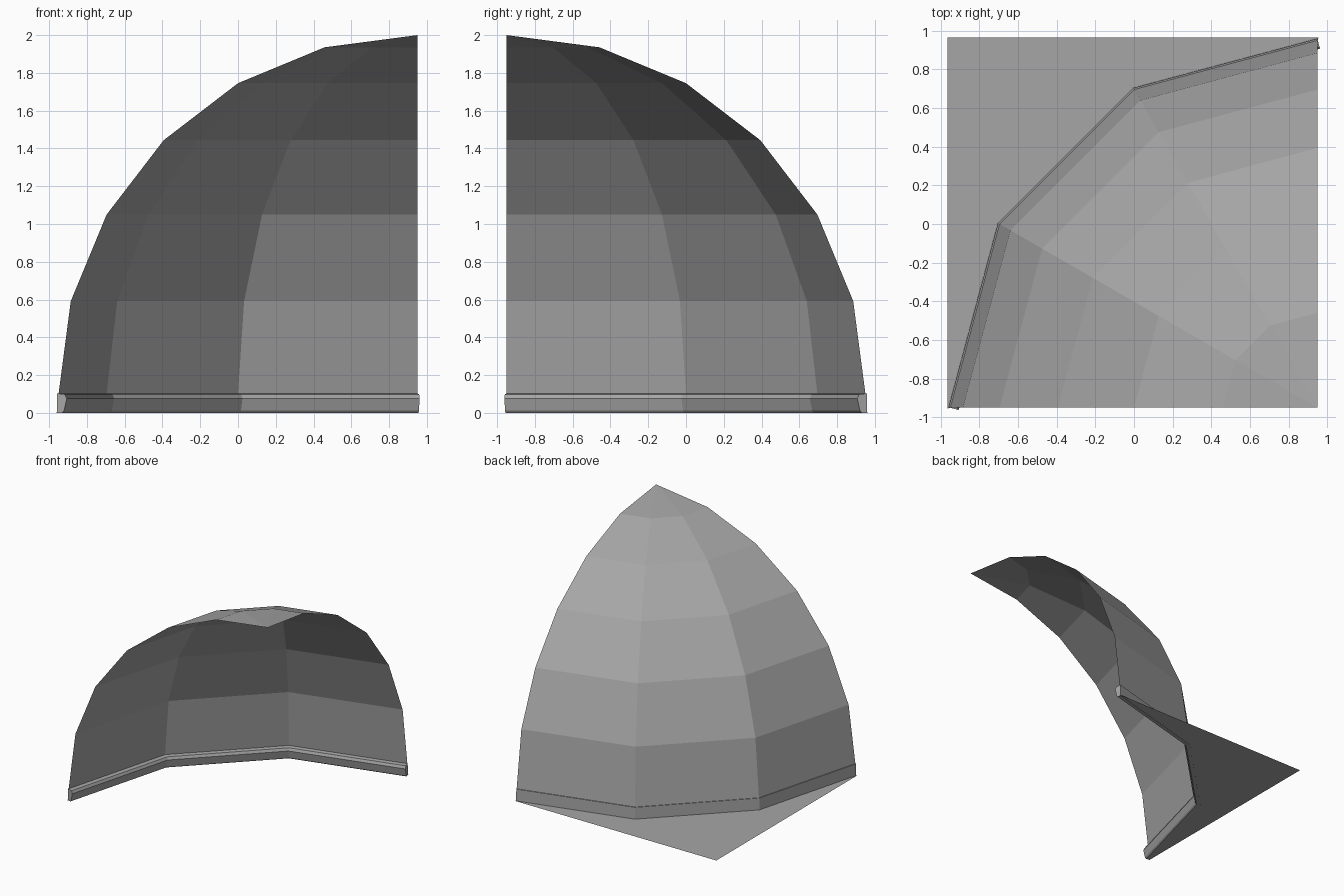
import bpy, bmesh
from math import sin, cos, radians

old = bpy.data.objects.get("Cube")
if old:
    bpy.data.objects.remove(old, do_unlink=True)

CX, CY = 0.95, -0.95      # vertical axis of the dome
R, BASE = 1.9, 0.1        # dome radius and springing height
ANGLES = [90, 120, 150, 180]

grey = bpy.data.materials.new("plain_grey")
grey.use_nodes = True
colour = (0.38, 0.38, 0.38, 1)
grey.diffuse_color = colour
grey.node_tree.nodes["Principled BSDF"].inputs["Base Color"].default_value = colour


def polar(r, angle, z):
    a = radians(angle)
    return (CX + r * cos(a), CY + r * sin(a), z)


def finish(bm, name):
    mesh = bpy.data.meshes.new(name)
    bm.to_mesh(mesh)
    bm.free()
    mesh.materials.append(grey)
    obj = bpy.data.objects.new(name, mesh)
    bpy.context.collection.objects.link(obj)
    return obj


def bridge(bm, rows, closed=False):
    """Join neighbouring rows of vertices with quads."""
    for a, b in zip(rows, rows[1:]):
        n = len(a)
        for i in range(n if closed else n - 1):
            j = (i + 1) % n
            bm.faces.new((a[i], a[j], b[j], b[i]))


# Quarter dome: a thin faceted shell
bm = bmesh.new()
rows = []
for step in range(6):
    e = radians(15 * step)
    rows.append([bm.verts.new(polar(R * cos(e), a, BASE + R * sin(e))) for a in ANGLES])
bridge(bm, rows)
apex = bm.verts.new((CX, CY, BASE + R))
for a, b in zip(rows[-1], rows[-1][1:]):
    bm.faces.new((a, b, apex))
# faces wind anticlockwise seen from outside
finish(bm, "quarter_dome")

# Base trim: a moulding swept along the foot, with ends square to the path
# profile = (inward offset, height)
profile = [(-0.008, 0.103), (-0.01, 0), (0.02, 0), (0.03, 0.012),
           (0.045, 0.075), (0.035, 0.098)]
mitre = 1 / cos(radians(15))
bm = bmesh.new()
rows = []
for a, facing, scale in zip(ANGLES, [105, 120, 150, 165], [1, mitre, mitre, 1]):
    px, py, _ = polar(R, a, 0)
    f = radians(facing)
    rows.append([bm.verts.new((px - d * scale * cos(f), py - d * scale * sin(f), z))
                 for d, z in profile])
bridge(bm, rows, closed=True)
bm.faces.new(rows[0])
bm.faces.new(rows[-1][::-1])
bmesh.ops.recalc_face_normals(bm, faces=bm.faces)
finish(bm, "base_trim")

# Corner floor: flat sheet filling the square corner outside the dome
bm = bmesh.new()
outer = 0.965
foot = [bm.verts.new(polar(R, a, 0.002)) for a in ANGLES]
corner = bm.verts.new((-outer, outer, 0.002))
back_end = bm.verts.new((0.955, outer, 0.002))
front_end = bm.verts.new((-outer, -0.955, 0.002))
for tri in [(back_end, corner, foot[0]), (foot[0], corner, foot[1]),
            (foot[1], corner, foot[2]), (foot[2], corner, foot[3]),
            (foot[3], corner, front_end)]:
    bm.faces.new(tri)
finish(bm, "corner_floor")
